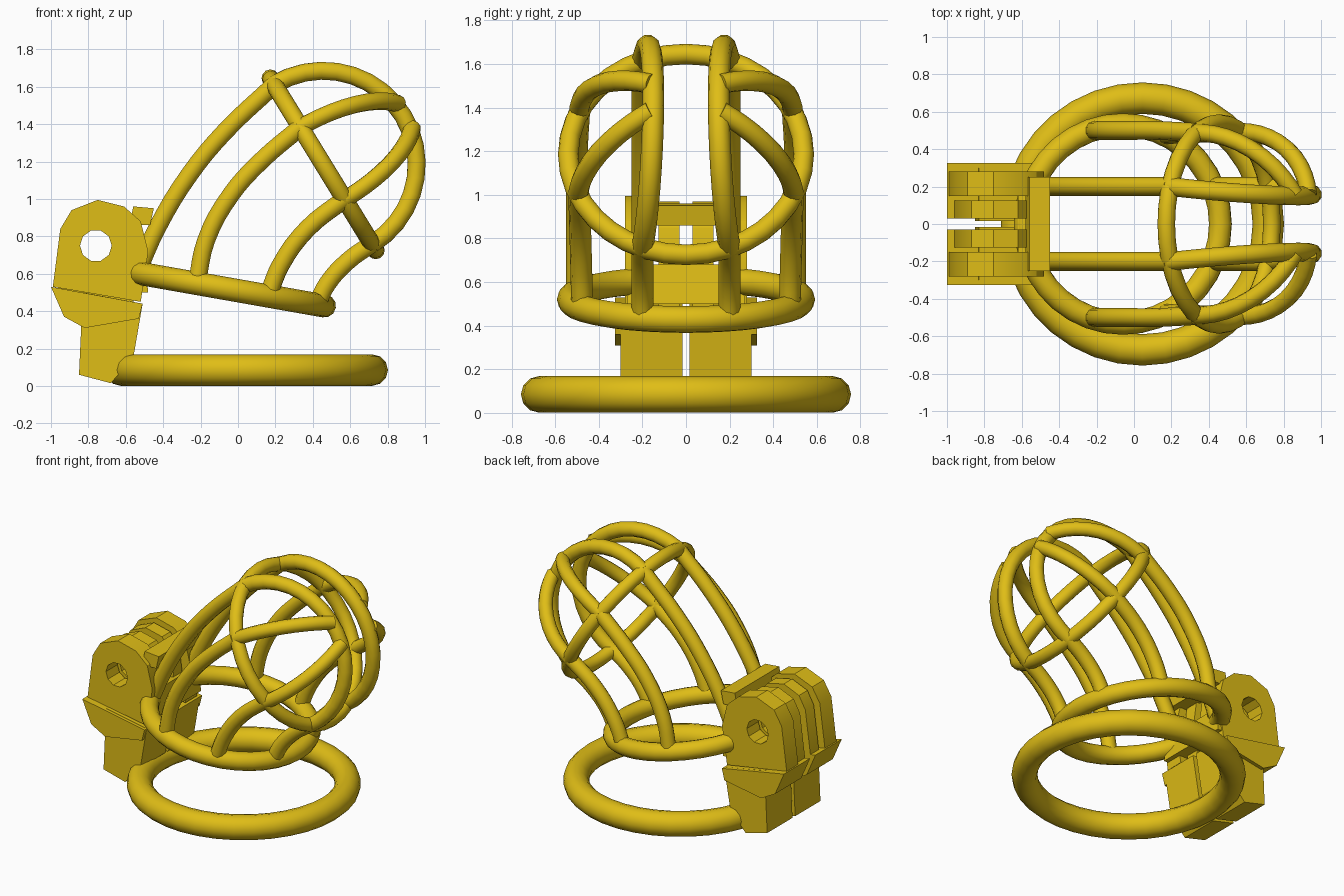
import bpy
import math
from mathutils import Vector

if "Cube" in bpy.data.objects:
    bpy.data.objects.remove(bpy.data.objects["Cube"])

gold = bpy.data.materials.new("golden yellow")
gold.diffuse_color = (0.74, 0.51, 0.008, 1)
gold.use_nodes = True
gold.node_tree.nodes["Principled BSDF"].inputs["Base Color"].default_value = gold.diffuse_color


def finish(name, curve, loc=(0, 0, 0), rot=(0, 0, 0), angle=None):
    """Turn a curve into a mesh part with material and shading."""
    tmp = bpy.data.objects.new(name + "_tmp", curve)
    bpy.context.collection.objects.link(tmp)
    bpy.context.view_layer.update()
    dg = bpy.context.evaluated_depsgraph_get()
    mesh = bpy.data.meshes.new_from_object(tmp.evaluated_get(dg))
    bpy.data.objects.remove(tmp)
    ob = bpy.data.objects.new(name, mesh)
    bpy.context.collection.objects.link(ob)
    ob.location, ob.rotation_euler = loc, rot
    mesh.materials.clear()
    mesh.materials.append(gold)
    bpy.ops.object.select_all(action='DESELECT')
    ob.select_set(True)
    bpy.context.view_layer.objects.active = ob
    bpy.ops.object.shade_smooth_by_angle(angle=math.radians(angle or 50))
    return ob


def tube(name, pts, radius, smooth_path=True):
    """Round bar along a path."""
    cu = bpy.data.curves.new(name, 'CURVE')
    cu.dimensions = '3D'
    cu.bevel_depth, cu.bevel_resolution = radius, 3
    cu.use_fill_caps = True
    cu.resolution_u = 4
    if smooth_path:
        sp = cu.splines.new('BEZIER')
        sp.bezier_points.add(len(pts) - 1)
        for bp, p in zip(sp.bezier_points, pts):
            bp.co = p
            bp.handle_left_type = bp.handle_right_type = 'AUTO'
    else:
        sp = cu.splines.new('POLY')
        sp.points.add(len(pts) - 1)
        for q, p in zip(sp.points, pts):
            q.co = (*p, 1)
    return finish(name, cu)


def plate(name, loops, y0, y1):
    """Flat xz profile (first loop outside, others holes) thickened in y."""
    cu = bpy.data.curves.new(name, 'CURVE')
    cu.dimensions = '2D'
    cu.fill_mode = 'BOTH'
    cu.extrude = (y1 - y0) / 2
    for loop in loops:
        sp = cu.splines.new('POLY')
        sp.points.add(len(loop) - 1)
        for q, (x, z) in zip(sp.points, loop):
            q.co = (x, z, 0, 1)
        sp.use_cyclic_u = True
    return finish(name, cu, (0, (y0 + y1) / 2, 0), (math.pi / 2, 0, 0), 30)


def torus(name, loc, major, minor, tilt=0):
    bpy.ops.mesh.primitive_torus_add(location=loc, rotation=(0, tilt, 0),
                                     major_radius=major, minor_radius=minor,
                                     major_segments=36, minor_segments=12)
    ob = bpy.context.object
    ob.name = name
    ob.data.materials.append(gold)
    bpy.ops.object.shade_smooth()
    return ob


# Rings: base, tilted lower cage ring, ring at the foot of the dome
torus("base_ring", (0.045, 0, 0.085), 0.673, 0.084)
torus("cage_ring", (-0.06, 0, 0.52), 0.53, 0.062, math.radians(10))
C = Vector((0.455, 0, 1.185))
axis = Vector((0.853, 0, 0.523))
up = Vector((-0.523, 0, 0.853))
R = 0.54
torus("dome_ring", C, R, 0.047, math.atan2(axis.x, axis.z))


def sphere_arc(a, b, n=10):
    """Great-circle path on the dome between two points."""
    a, b = Vector(a) - C, Vector(b) - C
    return [C + a.lerp(b, i / n).normalized() * R for i in range(n + 1)]


for side, s in (("left", -1), ("right", 1)):
    # Long bars from the cage ring up to the dome ring
    bars = {
        "upper_bar": [(-0.54, .2, .605), (-.43, .2, .85), (-.26, .2, 1.13),
                      (-.07, .2, 1.36), (.194, .2, 1.61)],
        "side_bar": [(-.22, .5, .55), (-.17, .5, .78), (-.04, .5, 1.02),
                     (.12, .5, 1.2), (.33, .49, 1.38)],
        "lower_side_bar": [(.16, .476, .48), (.23, .48, .65), (.37, .485, .84),
                           (.57, .49, 1.0)],
        "lower_bar": [(.42, .2, .435), (.48, .2, .55), (.59, .2, .67),
                      (.716, .2, .76)],
    }
    for name, pts in bars.items():
        tube(f"{side}_{name}", [(x, s * y, z) for x, y, z in pts], 0.05)
    # Dome bars
    arch = []
    for i in range(19):
        t = math.pi * i / 18
        p = C + up * (0.5 * math.cos(t)) + axis * (0.5 * math.sin(t))
        p.y = s * (0.2 - 0.05 * math.sin(t))
        arch.append(p)
    tube(f"{side}_dome_arch", arch, 0.05, False)
    tube(f"{side}_dome_upper_rib",
         sphere_arc((.33, s * .489, 1.38), (.86, s * .16, 1.51)), 0.047, False)
    tube(f"{side}_dome_lower_rib",
         sphere_arc((.57, s * .489, 1.0), (.93, s * .16, 1.38)), 0.047, False)

# Hinge block profiles
hole = [(-.76 + .085 * math.cos(i * math.pi / 5), .75 + .085 * math.sin(i * math.pi / 5))
        for i in range(10)]
arch_out = [(-.99, .53), (-.95, .84), (-.89, .94), (-.75, .995), (-.61, .96),
            (-.52, .88), (-.48, .72), (-.52, .45)]
arch_in = [(-.96, .52), (-.92, .83), (-.87, .92), (-.75, .97), (-.62, .94),
           (-.55, .85), (-.53, .7), (-.56, .45)]
foot = [(-.85, .06), (-.68, .015), (-.56, .15), (-.51, .44), (-.83, .5)]
flange = [(-1.0, .53), (-.51, .44), (-.53, .36), (-.82, .31), (-.93, .37)]


def mirrored_plate(name, loops, y0, y1):
    plate("right_" + name, loops, y0, y1)
    plate("left_" + name, loops, -y1, -y0)


mirrored_plate("outer_knuckle", [arch_out, hole], 0.15, 0.28)
mirrored_plate("inner_knuckle", [arch_in, hole], 0.03, 0.125)
mirrored_plate("hinge_foot", [foot], 0.015, 0.3)
mirrored_plate("hinge_flange", [flange], 0.03, 0.325)

# Cross pieces joining knuckles to the cage
plate("top_bridge", [[(-.58, .86), (-.56, .96), (-.45, .95), (-.47, .86)]], -0.25, 0.25)
plate("lower_bridge", [[(-.62, .5), (-.62, .66), (-.5, .68), (-.48, .5)]], -0.27, 0.27)
